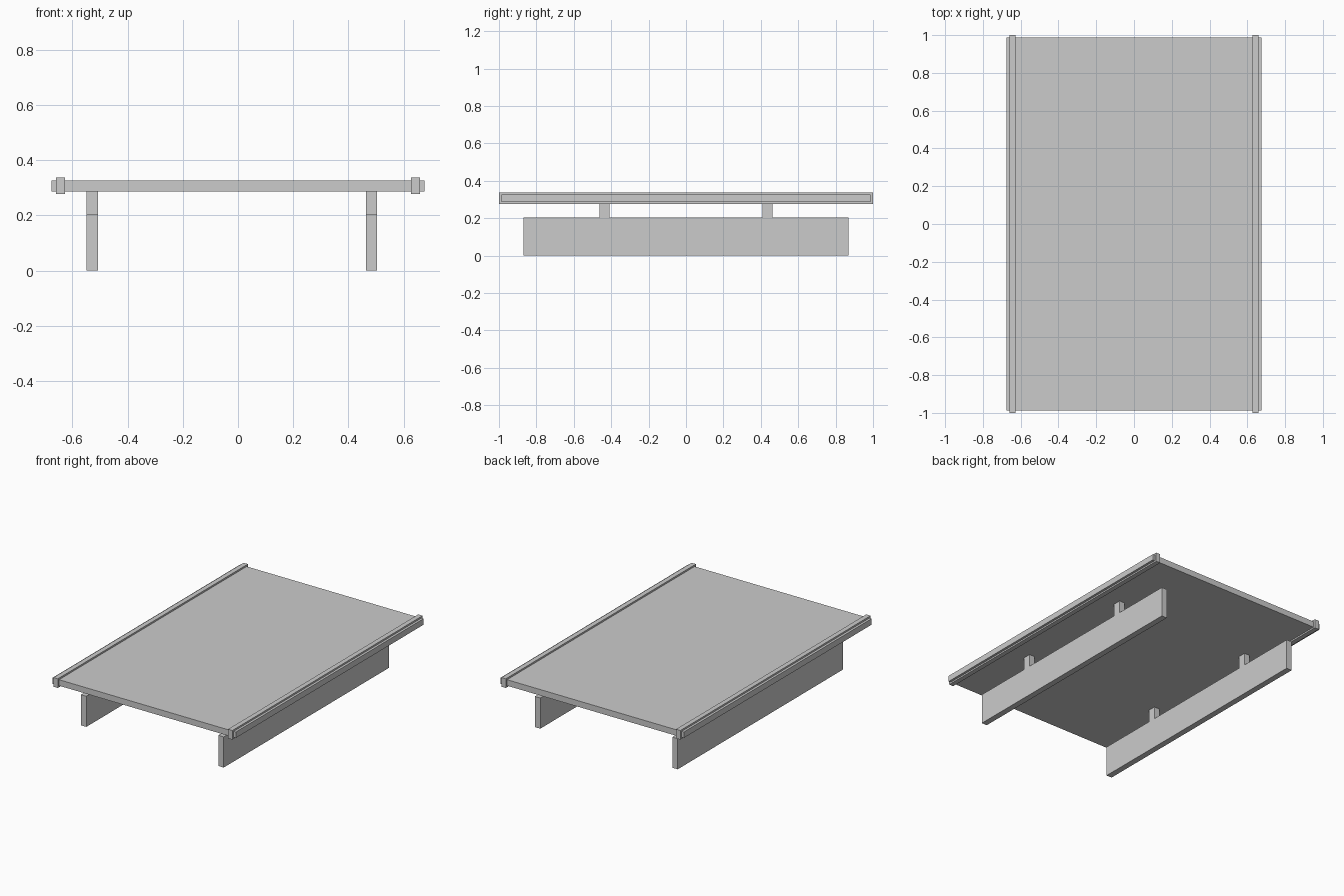
import bpy

if "Cube" in bpy.data.objects:
    bpy.data.objects.remove(bpy.data.objects["Cube"])


def box(name, x, y, z):
    """Axis-aligned box from (min, max) ranges."""
    bpy.ops.mesh.primitive_cube_add(size=1, location=[(a + b) / 2 for a, b in (x, y, z)])
    ob = bpy.context.object
    ob.name = name
    ob.scale = [b - a for a, b in (x, y, z)]
    bpy.ops.object.transform_apply(location=False, rotation=False, scale=True)
    return ob


# Flat deck
box("deck", (-0.675, 0.675), (-0.987, 0.987), (0.287, 0.327))

# Edge rails, slightly longer and thicker than the deck
for side, s in (("left", -1), ("right", 1)):
    c = 0.643 * s
    box(f"{side}_edge_rail", (c - 0.016, c + 0.016), (-1, 1), (0.277, 0.338))

# Ground runners, each joined to the deck by two short posts
for side, x in (("left", (-0.548, -0.508)), ("right", (0.464, 0.504))):
    box(f"{side}_runner", x, (-0.87, 0.87), (0, 0.204))
    for end, s in (("front", -1), ("back", 1)):
        c = 0.435 * s
        box(f"{side}_{end}_post", x, (c - 0.027, c + 0.027), (0.204, 0.287))
